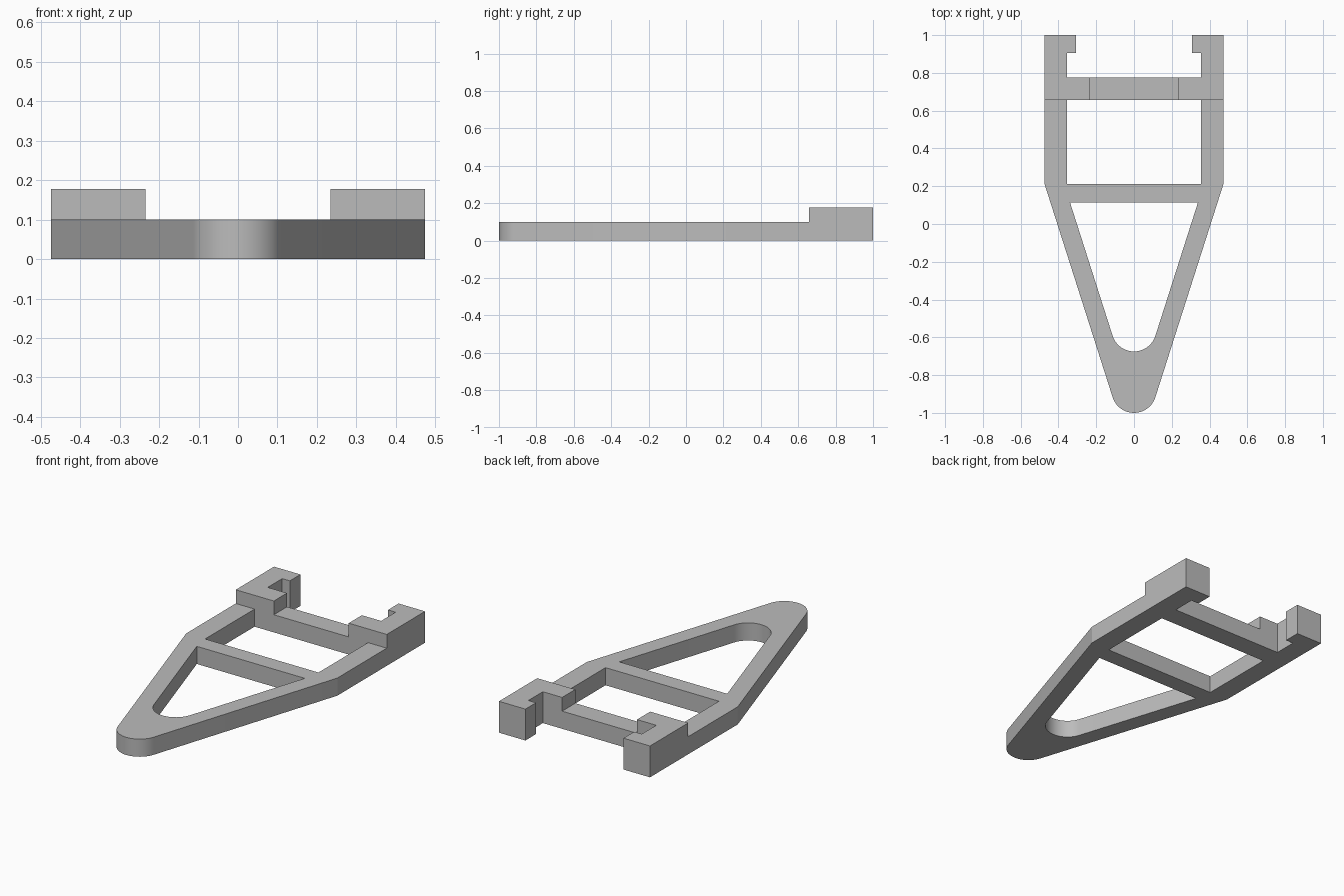
import bpy
import bmesh
from math import atan2, cos, sin, pi

if "Cube" in bpy.data.objects:
    bpy.data.objects.remove(bpy.data.objects["Cube"])

FRAME_HEIGHT, CLAMP_HEIGHT = 0.1, 0.178
HALF_WIDTH, INNER_X, HOOK_X, STOP_X = 0.474, 0.356, 0.308, 0.235
SHOULDER_Y, BAR_FRONT, BAR_BACK, HOOK_Y = 0.213, 0.657, 0.775, 0.905
TIP_RADIUS = 0.1186

grey = bpy.data.materials.new("light grey plastic")
grey.use_nodes = True
colour = (0.5, 0.5, 0.5, 1)
grey.diffuse_color = colour
grey.node_tree.nodes["Principled BSDF"].inputs["Base Color"].default_value = colour


def mirrored(right_half):
    """Close a half outline, listed front to back, across x = 0."""
    return right_half + [(-x, y) for x, y in reversed(right_half)]


def rounded_wedge(tip_y, corner, steps=10):
    """Half of a rounded tip, up to a corner on its tangent side."""
    centre_y = tip_y + TIP_RADIUS
    dx, dy = corner[0], corner[1] - centre_y
    reach = (dx * dx + dy * dy) ** 0.5
    end = atan2(dy, dx) - math_acos(TIP_RADIUS / reach)
    angles = [-pi / 2 + (end + pi / 2) * i / steps for i in range(steps + 1)]
    return [(TIP_RADIUS * cos(a), centre_y + TIP_RADIUS * sin(a)) for a in angles] + [corner]


def math_acos(value):
    return atan2((1 - value * value) ** 0.5, value)


def plate(name, loops, height):
    """Extrude an outline with holes up from the ground."""
    bm = bmesh.new()
    for loop in loops:
        verts = [bm.verts.new((x, y, 0)) for x, y in loop]
        for a, b in zip(verts, verts[1:] + verts[:1]):
            bm.edges.new((a, b))
    bmesh.ops.remove_doubles(bm, verts=bm.verts, dist=0.0001)
    bmesh.ops.triangle_fill(bm, edges=bm.edges[:], use_beauty=True)
    top = bmesh.ops.extrude_face_region(bm, geom=bm.faces[:], use_keep_orig=True)["geom"]
    for v in top:
        if isinstance(v, bmesh.types.BMVert):
            v.co.z = height
    bmesh.ops.recalc_face_normals(bm, faces=bm.faces)
    mesh = bpy.data.meshes.new(name)
    bm.to_mesh(mesh)
    bm.free()
    mesh.materials.append(grey)
    obj = bpy.data.objects.new(name, mesh)
    bpy.context.collection.objects.link(obj)
    return obj


# Frame: rounded nose, straight arms with hooked ends, two openings
outline = mirrored(rounded_wedge(-1, (HALF_WIDTH, SHOULDER_Y)) + [
    (HALF_WIDTH, 1), (HOOK_X, 1), (HOOK_X, HOOK_Y),
    (INNER_X, HOOK_Y), (INNER_X, BAR_BACK)])
nose_opening = mirrored(rounded_wedge(-0.675, (0.339, 0.115)))
window = mirrored([(INNER_X, SHOULDER_Y), (INNER_X, BAR_FRONT)])
frame = plate("frame", [outline, nose_opening, window], FRAME_HEIGHT)

# Raised clamps on both arms, merged into the frame
clamp = [(STOP_X, BAR_FRONT), (HALF_WIDTH, BAR_FRONT), (HALF_WIDTH, 1), (HOOK_X, 1),
         (HOOK_X, HOOK_Y), (INNER_X, HOOK_Y), (INNER_X, BAR_BACK), (STOP_X, BAR_BACK)]
for side, name in ((1, "left_clamp"), (-1, "right_clamp")):
    block = plate(name, [[(side * x, y) for x, y in clamp]], CLAMP_HEIGHT)
    block.hide_render = True
    union = frame.modifiers.new(name, "BOOLEAN")
    union.operation, union.solver, union.object = "UNION", "EXACT", block

# Apply the unions and drop the helper blocks
bpy.context.view_layer.update()
merged = bpy.data.meshes.new_from_object(
    frame.evaluated_get(bpy.context.evaluated_depsgraph_get()))
frame.modifiers.clear()
frame.data = merged
for name in ("left_clamp", "right_clamp"):
    bpy.data.objects.remove(bpy.data.objects[name])

# Smooth the rounded ends, keep all other edges sharp
bpy.context.view_layer.objects.active = frame
frame.select_set(True)
bpy.ops.object.shade_smooth_by_angle(angle=pi / 12)
